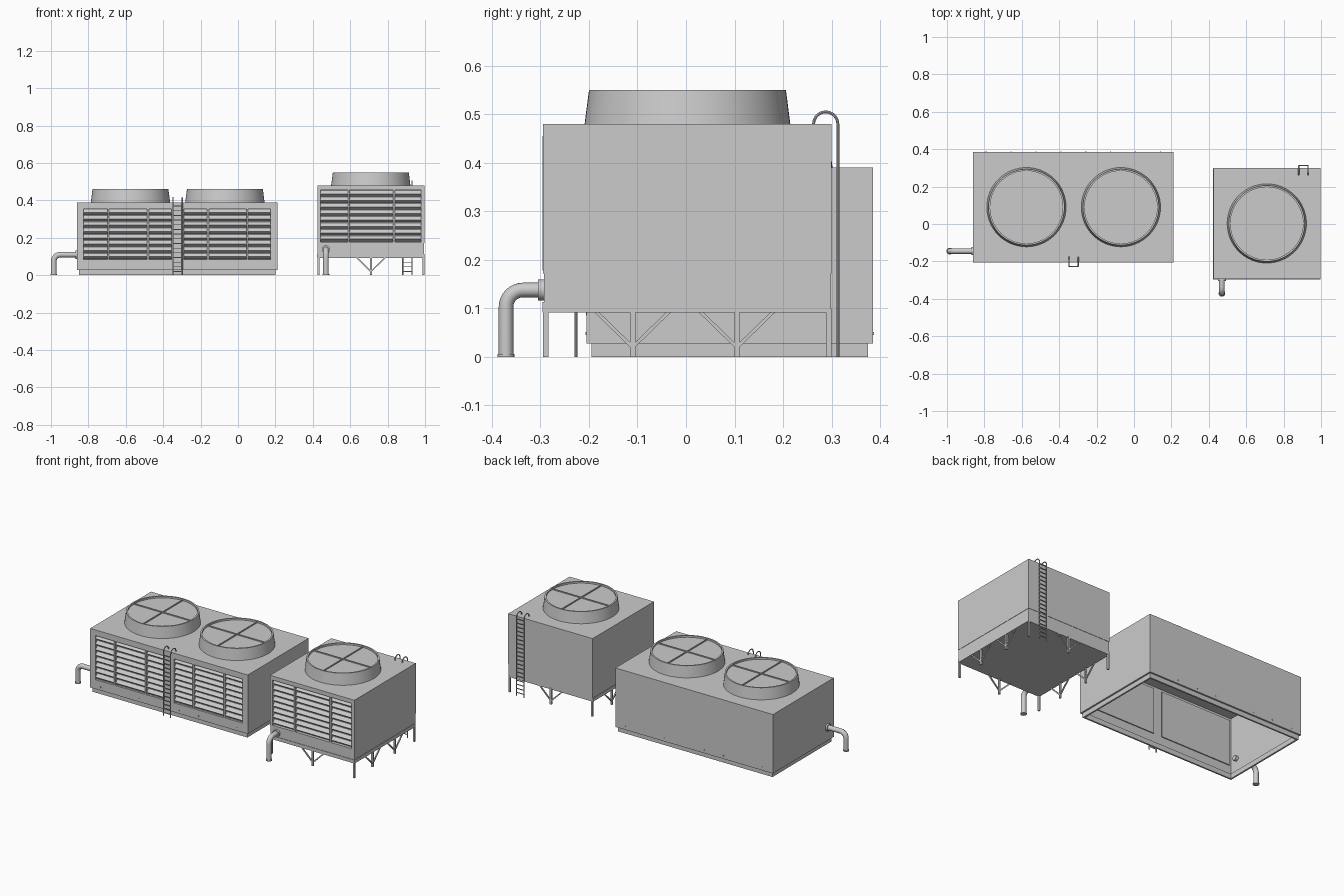
import bpy, bmesh, math
from mathutils import Vector

cube = bpy.data.objects.get("Cube")
if cube:
    bpy.data.objects.remove(cube, do_unlink=True)

GREY = (0.6, 0.6, 0.6, 1)
steel = bpy.data.materials.new("painted grey steel")
steel.use_nodes = True
steel.diffuse_color = GREY
steel.node_tree.nodes["Principled BSDF"].inputs["Base Color"].default_value = GREY


def finish(name, bm):
    bmesh.ops.recalc_face_normals(bm, faces=bm.faces)
    mesh = bpy.data.meshes.new(name)
    bm.to_mesh(mesh)
    bm.free()
    mesh.materials.append(steel)
    ob = bpy.data.objects.new(name, mesh)
    bpy.context.collection.objects.link(ob)
    return ob


def activate(ob):
    bpy.ops.object.select_all(action='DESELECT')
    ob.select_set(True)
    bpy.context.view_layer.objects.active = ob


def smooth(ob):
    activate(ob)
    bpy.ops.object.shade_smooth_by_angle(angle=math.radians(35))


def add_box(bm, lo, hi):
    lo, hi = Vector(lo), Vector(hi)
    for v in bmesh.ops.create_cube(bm, size=1)["verts"]:
        v.co = (lo + hi) / 2 + v.co * (hi - lo)


def box(name, lo, hi):
    bm = bmesh.new()
    add_box(bm, lo, hi)
    return finish(name, bm)


def add_bar(bm, a, b, w):
    # square bar between two points
    a, b = Vector(a), Vector(b)
    rot = (b - a).to_track_quat('Z', 'Y')
    for v in bmesh.ops.create_cube(bm, size=1)["verts"]:
        v.co = (a + b) / 2 + rot @ Vector((v.co.x * w, v.co.y * w, v.co.z * (b - a).length))


def cut(target, lo, hi):
    cutter = box("cutter", lo, hi)
    cutter.hide_render = True
    mod = target.modifiers.new("cut", 'BOOLEAN')
    mod.object, mod.operation, mod.solver = cutter, 'DIFFERENCE', 'EXACT'
    activate(target)
    bpy.ops.object.modifier_apply(modifier="cut")
    bpy.data.objects.remove(cutter, do_unlink=True)


def lathe(name, profile, centre, steps=64):
    bm = bmesh.new()
    pts = [bm.verts.new((r, 0, z)) for r, z in profile]
    edges = [bm.edges.new(p) for p in zip(pts, pts[1:])]
    bmesh.ops.spin(bm, geom=pts + edges, axis=(0, 0, 1), cent=(0, 0, 0),
                   angle=math.tau, steps=steps)
    bmesh.ops.remove_doubles(bm, verts=bm.verts, dist=1e-5)
    bmesh.ops.translate(bm, verts=bm.verts, vec=centre)
    ob = finish(name, bm)
    smooth(ob)
    return ob


def tube(name, points, r, sides=16):
    # round tube swept along a path lying in one vertical plane
    pts = [Vector(p) for p in points]
    span = pts[-1] - pts[0]
    side = Vector((span.x, span.y, 0)).cross(Vector((0, 0, 1))).normalized()
    bm = bmesh.new()
    rings = []
    for i, p in enumerate(pts):
        t = (pts[min(i + 1, len(pts) - 1)] - pts[max(i - 1, 0)]).normalized()
        up = side.cross(t)
        angles = [math.tau * k / sides for k in range(sides)]
        rings.append([bm.verts.new(p + r * (math.cos(a) * side + math.sin(a) * up)) for a in angles])
    for a, b in zip(rings, rings[1:]):
        for k in range(sides):
            n = (k + 1) % sides
            bm.faces.new((a[k], a[n], b[n], b[k]))
    bm.faces.new(rings[0])
    bm.faces.new(rings[-1])
    ob = finish(name, bm)
    smooth(ob)
    return ob


def fan_stack(name, x, y, z):
    # tapered cowl with a rim and a sunk cover
    lathe(name + "_cowl", [(0.212, 0), (0.203, 0.07), (0.194, 0.07), (0.194, 0.06), (0, 0.06)], (x, y, z))
    bm = bmesh.new()
    top = z + 0.063
    add_bar(bm, (x - 0.195, y, top), (x + 0.195, y, top), 0.006)
    add_bar(bm, (x, y - 0.195, top), (x, y + 0.195, top), 0.006)
    finish(name + "_cross_bars", bm)


def louvre(name, x0, x1, z0, z1, y, slats=8):
    # wedge slats, two uprights and a backing panel inside the opening
    bm = bmesh.new()
    pitch = (z1 - z0) / slats
    for i in range(slats):
        z = z0 + i * pitch
        section = [(y + 0.018, z + pitch * 0.95), (y + 0.002, z + pitch * 0.42), (y + 0.018, z + pitch * 0.05)]
        ends = [[bm.verts.new((x, *p)) for p in section] for x in (x0, x1)]
        bm.faces.new(ends[0])
        bm.faces.new(ends[1])
        for k in range(3):
            n = (k + 1) % 3
            bm.faces.new((ends[0][k], ends[0][n], ends[1][n], ends[1][k]))
    finish(name + "_slats", bm)
    bm = bmesh.new()
    for f in (0.28, 0.73):
        x = x0 + (x1 - x0) * f
        add_box(bm, (x - 0.005, y - 0.001, z0), (x + 0.005, y + 0.02, z1))
    finish(name + "_uprights", bm)
    box(name + "_backing", (x0 - 0.005, y + 0.018, z0 - 0.005), (x1 + 0.005, y + 0.024, z1 + 0.005))


def ladder(name, x, y, inward, roof, half=0.025):
    # rails hooping over the roof edge, plus rungs
    r = 0.025
    for side, tag in ((-1, "right"), (1, "left")):
        path = [(x + side * half, y, 0)]
        for i in range(13):
            a = math.pi * i / 12
            path.append((x + side * half, y + inward * r * (1 - math.cos(a)), roof + r * math.sin(a)))
        tube(f"{name}_{tag}_rail", path, 0.003, 8)
    bm = bmesh.new()
    z = 0.02
    while z < roof:
        add_bar(bm, (x - half, y, z), (x + half, y, z), 0.004)
        z += 0.025
    finish(name + "_rungs", bm)


def pipe(name, start, out, length, r=0.015, bend=0.035):
    # horizontal stub, elbow and drop to the ground with flanges
    s, d = Vector(start), Vector(out)
    path = [s - d * 0.03]
    for i in range(9):
        a = math.pi / 2 * i / 8
        path.append(s + d * (length - bend + bend * math.sin(a)) - Vector((0, 0, bend * (1 - math.cos(a)))))
    foot = s + d * length
    foot.z = 0
    tube(name, path + [foot], r)
    tube(name + "_wall_flange", [s - d * 0.002, s + d * 0.01], r + 0.007)
    lathe(name + "_foot_collar", [(0, 0), (r + 0.003, 0), (r + 0.003, 0.006), (0, 0.006)], foot, 16)


# ---- twin-fan unit: open-bottomed shell on an inset plinth
X0, X1, Y0, Y1, ROOF = -0.86, 0.21, -0.205, 0.385, 0.39
shell = box("twin_casing", (X0, Y0, 0.028), (X1, Y1, ROOF))
cut(shell, (X0 + 0.012, Y0 + 0.012, -0.1), (X1 - 0.012, Y1 - 0.012, ROOF - 0.01))
plinth = box("twin_plinth", (X0 + 0.01, Y0 + 0.01, 0), (X1 - 0.01, Y1 - 0.01, 0.03))
cut(plinth, (X0 + 0.02, Y0 + 0.02, -0.1), (X1 - 0.02, Y1 - 0.02, 0.1))
for tag, a, b in (("right", -0.825, -0.355), ("left", -0.29, 0.175)):
    cut(shell, (a, Y0 - 0.05, 0.085), (b, Y0 + 0.05, 0.355))
    louvre(f"twin_{tag}_louvre", a, b, 0.085, 0.355, Y0)
fan_stack("twin_right_fan", -0.575, 0.09, ROOF)
fan_stack("twin_left_fan", -0.07, 0.09, ROOF)
ladder("twin_ladder", -0.323, -0.227, 1, ROOF)
pipe("twin_pipe", (X0, -0.145, 0.11), (-1, 0, 0), 0.125)
bm = bmesh.new()
for i in range(8):
    x = X0 + 0.07 + i * 0.133
    for y in (Y0, Y1):
        add_box(bm, (x - 0.003, y - 0.002, 0.045), (x + 0.003, y + 0.002, 0.051))
finish("twin_casing_bolts", bm)

# ---- single-fan unit: casing and basin carried on a braced frame
x0, x1, y0, y1, roof = 0.424, 0.997, -0.295, 0.30, 0.48
casing = box("single_casing", (x0, y0, 0.172), (x1, y1, roof))
cut(casing, (0.442, y0 - 0.05, 0.178), (0.978, y0 + 0.026, 0.455))
louvre("single_louvre", 0.442, 0.978, 0.178, 0.455, y0)
box("single_basin", (x0 + 0.002, y0 + 0.002, 0.092), (x1 - 0.002, y1 - 0.002, 0.172))
fan_stack("single_fan", 0.71, 0.003, roof)
ladder("single_ladder", 0.906, 0.313, -1, roof)
pipe("single_pipe", (0.47, y0, 0.138), (0, -1, 0), 0.076)

# ---- support frame: rim rail, legs and V braces
rail = box("frame_rail", (x0 - 0.001, y0 - 0.001, 0.092), (x1 + 0.001, y1 - 0.002, 0.113))
cut(rail, (x0 + 0.008, y0 + 0.008, 0), (x1 - 0.008, y1 - 0.008, 0.2))
legs, braces = bmesh.new(), bmesh.new()
lx, ly, mid = (x0 + 0.006, x1 - 0.006), (y0 + 0.006, y1 - 0.006), (x0 + x1) / 2
for x in lx:
    for y in (ly[0], -0.11, 0.105, ly[1]):
        add_bar(legs, (x, y, 0), (x, y, 0.1), 0.011)
    for y in (-0.11, 0.105):
        for s in (-1, 1):
            add_bar(braces, (x, y, 0.02), (x, y + s * 0.077, 0.095), 0.007)
for y in ly:
    add_bar(legs, (mid, y, 0), (mid, y, 0.1), 0.011)
    for s in (-1, 1):
        add_bar(braces, (mid, y, 0.02), (mid + s * 0.077, y, 0.095), 0.007)
finish("frame_legs", legs)
finish("frame_braces", braces)
